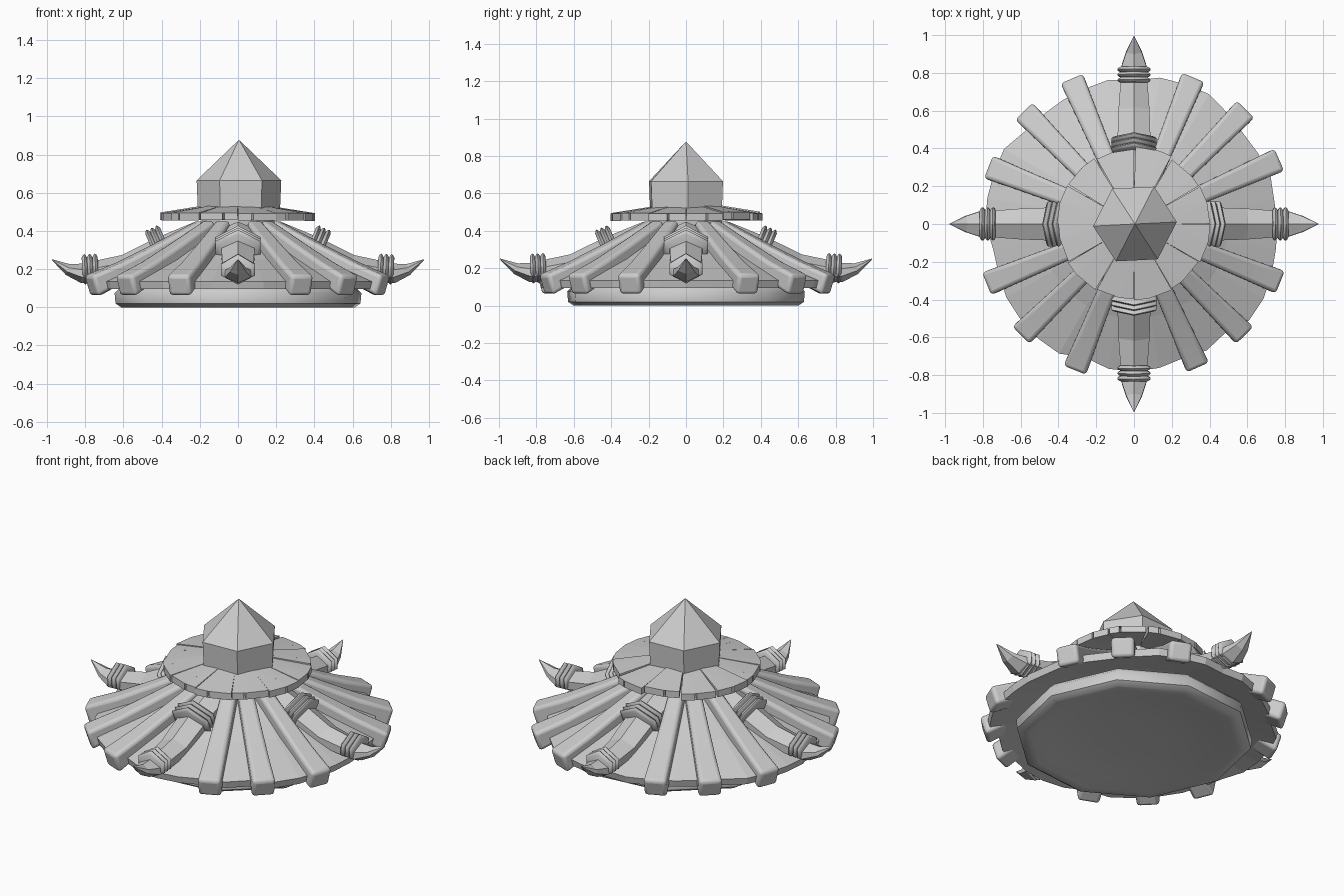
import bpy, bmesh, math, random
from mathutils import Vector, Matrix

random.seed(4)
if "Cube" in bpy.data.objects:
    bpy.data.objects.remove(bpy.data.objects["Cube"], do_unlink=True)

GREY = (0.6, 0.6, 0.6, 1)
grey = bpy.data.materials.new("plain grey")
grey.use_nodes = True
grey.diffuse_color = GREY
grey.node_tree.nodes["Principled BSDF"].inputs["Base Color"].default_value = GREY


def finish(name, bm, angle=0, smooth=None):
    """Turn a bmesh into a named object, turned about z."""
    bmesh.ops.recalc_face_normals(bm, faces=bm.faces)
    bm.transform(Matrix.Rotation(angle, 4, "Z"))
    mesh = bpy.data.meshes.new(name)
    bm.to_mesh(mesh)
    bm.free()
    mesh.materials.append(grey)
    ob = bpy.data.objects.new(name, mesh)
    bpy.context.collection.objects.link(ob)
    if smooth:
        bpy.ops.object.select_all(action="DESELECT")
        ob.select_set(True)
        bpy.context.view_layer.objects.active = ob
        bpy.ops.object.shade_smooth_by_angle(angle=math.radians(smooth))
    return ob


def loft(sections):
    """Skin a list of equal point loops and cap both ends."""
    bm = bmesh.new()
    rings = [[bm.verts.new(p) for p in s] for s in sections]
    n = len(rings[0])
    for a, b in zip(rings, rings[1:]):
        for i in range(n):
            j = (i + 1) % n
            bm.faces.new((a[i], a[j], b[j], b[i]))
    bm.faces.new(rings[0])
    bm.faces.new(rings[-1])
    return bm


def lathe(profile, sides, turn=0):
    """Loft of polygons from (radius, height) pairs."""
    step = math.tau / sides
    return loft([[(r * math.cos(i * step + turn), r * math.sin(i * step + turn), z)
                  for i in range(sides)] for r, z in profile])


def across(r, z, tilt, outline):
    """Place a (side, up) outline across the +x direction, leaning back by tilt."""
    return [(r + v * math.sin(tilt), u, z + v * math.cos(tilt)) for u, v in outline]


def ridge(w, h):
    """Six-sided section with a ridge above and a keel below."""
    return [(0, h), (w, h * 0.35), (w, -h * 0.4), (0, -h), (-w, -h * 0.4), (-w, h * 0.35)]


# Rounded base with a shallow hollow underneath
base = lathe([(0.2, 0.035), (0.48, 0.022), (0.57, 0.002), (0.615, 0.0), (0.645, 0.02),
              (0.65, 0.075), (0.62, 0.105), (0.5, 0.15)], 10, 0.1)
finish("base", base, smooth=50)

# Sloping roof skirt with a ragged rim
skirt = lathe([(0.55, 0.14), (0.765, 0.095), (0.775, 0.135), (0.5, 0.25), (0.18, 0.41)], 36)
for i in range(36):
    jag = random.uniform(0.965, 1.03)
    for v in skirt.verts:
        if math.hypot(v.co.x, v.co.y) > 0.7:
            a = math.atan2(v.co.y, v.co.x) % math.tau
            if round(a / math.tau * 36) % 36 == i:
                v.co.x *= jag
                v.co.y *= jag
finish("roof_skirt", skirt)

# Collar under the ring
finish("collar", lathe([(0.3, 0.33), (0.19, 0.43), (0.19, 0.5)], 12))

# Twelve rounded roof beams, three between each pair of horns
for quarter in range(4):
    for deg in (23, 45, 68):
        a = math.radians(deg + 90 * quarter + random.uniform(-1, 1))
        end = random.uniform(0.84, 0.865)
        path = [(0.2, 0.415, 0.042, 0.045), (0.45, 0.29, 0.05, 0.045),
                (0.65, 0.19, 0.057, 0.05), (end - 0.025, 0.112, 0.064, 0.057)]
        sections = [across(r, z, 0.3, [(w, h), (w, -h), (-w, -h), (-w, h)])
                    for r, z, w, h in path]
        beam = finish("roof_beam", loft(sections), a)
        bevel = beam.modifiers.new("rounded edges", "BEVEL")
        bevel.width = 0.02
        bevel.segments = 3
        bpy.ops.object.select_all(action="DESELECT")
        beam.select_set(True)
        bpy.context.view_layer.objects.active = beam
        bpy.ops.object.shade_smooth_by_angle(angle=math.radians(40))

# Four horns with their rope wraps
HORN = [(0.2, 0.39, 0.45, 0.09, 0.065), (0.42, 0.3, 0.4, 0.088, 0.065),
        (0.6, 0.215, 0.3, 0.082, 0.062), (0.74, 0.188, 0.1, 0.072, 0.06),
        (0.83, 0.178, -0.15, 0.068, 0.052), (0.91, 0.198, -0.35, 0.042, 0.03),
        (0.995, 0.25, -0.4, 0.002, 0.002)]


def wrap(r, z, tilt, w, h, angle):
    """Three bulging rope turns in one sleeve."""
    sections = []
    for i in range(13):
        t = i / 4
        bulge = 0.018 * abs(math.sin(math.pi * t))
        d = (t - 1.5) * 0.028
        sections.append(across(r + d * math.cos(tilt), z - d * math.sin(tilt), tilt,
                               ridge(w + bulge, h + bulge)))
    finish("rope_wrap", loft(sections), angle, smooth=50)


for quarter in range(4):
    a = quarter * math.pi / 2
    reach = 1.0 if quarter % 2 else 0.98
    horn = loft([across(r * reach, z, t, ridge(w, h)) for r, z, t, w, h in HORN])
    finish("horn", horn, a)
    wrap(0.415, 0.325, 0.4, 0.1, 0.082, a)
    wrap(0.79 * reach, 0.2, 0.05, 0.07, 0.062, a)

# Ring of cracked planks
COUNT = 12
for k in range(COUNT):
    mid = (k + 0.5) * math.tau / COUNT
    half = math.pi / COUNT
    gap = random.choice((0.003, 0.008, 0.02))
    rim = random.uniform(0.395, 0.412)
    crack = random.uniform(-0.12, 0.12)
    depth = random.uniform(0.27, 0.36)
    lift = random.uniform(-0.004, 0.006)
    outline = [(0.15, -half), (rim, gap - half), (rim, crack - 0.014), (depth, crack),
               (rim, crack + 0.014), (rim, half - gap), (0.15, half)]
    layers = [[(r * math.cos(mid + t), r * math.sin(mid + t),
                low + lift + (0.4 - r) * 0.16) for r, t in outline]
              for low in (0.457, 0.496)]
    plank = loft(layers)
    bmesh.ops.triangulate(plank, faces=[f for f in plank.faces if len(f.verts) > 4])
    finish("ring_plank", plank)

# Six-sided cap with a pointed top
cap = lathe([(0.215, 0.5), (0.222, 0.665), (0.003, 0.875)], 6, 0.05)
bmesh.ops.translate(cap, verts=cap.verts, vec=Vector((0.005, 0, 0)))
finish("pointed_cap", cap)
